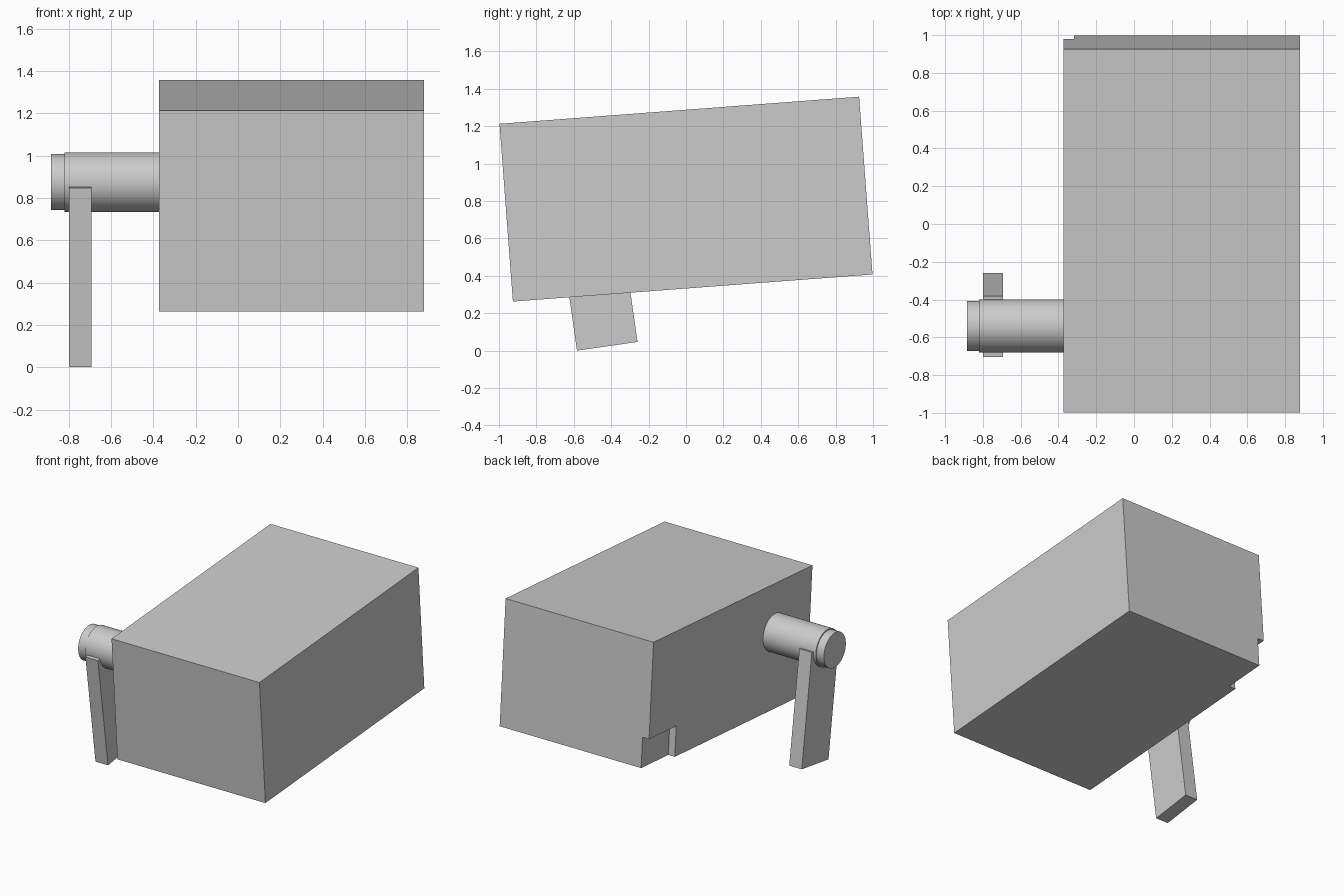
import bpy
from math import radians, pi

default = bpy.data.objects.get("Cube")
if default:
    bpy.data.objects.remove(default, do_unlink=True)

# Single grey finish
grey = bpy.data.materials.new("plain grey")
grey.use_nodes = True
colour = (0.6, 0.6, 0.6, 1)
grey.diffuse_color = colour
grey.node_tree.nodes["Principled BSDF"].inputs["Base Color"].default_value = colour


def finish(name):
    obj = bpy.context.object
    obj.name = name
    obj.data.materials.append(grey)
    bpy.ops.object.transform_apply(location=False, rotation=False, scale=True)
    return obj


def box(name, size, centre, tilt=0):
    bpy.ops.mesh.primitive_cube_add(size=1, location=centre, rotation=(radians(tilt), 0, 0))
    bpy.context.object.scale = size
    return finish(name)


def rod(name, radius, x0, x1):
    bpy.ops.mesh.primitive_cylinder_add(
        vertices=64, radius=radius, depth=x1 - x0,
        location=((x0 + x1) / 2, -0.54, 0.875), rotation=(0, pi / 2, 0))
    obj = finish(name)
    bpy.ops.object.shade_smooth_by_angle(angle=radians(30))
    return obj


# Tilted body
width, length, height = 1.253, 1.928, 0.953
body = box("body", (width, length, height), (0.2535, 0, 0.81), 4.31)

# Shallow recess in the lower rear corner of the right side, cut in the body's own frame
deep, long, tall = 0.055, 0.33, 0.23
corner = body.matrix_basis.copy()
cutter = box("recess_cutter", (deep * 2, long * 2, tall * 2), (0, 0, 0))
for v in cutter.data.vertices:
    v.co.x -= width / 2
    v.co.y += length / 2
    v.co.z -= height / 2
cutter.matrix_basis = corner
cutter.hide_render = True

cut = body.modifiers.new("recess", "BOOLEAN")
cut.operation = "DIFFERENCE"
cut.solver = "EXACT"
cut.object = cutter
bpy.context.view_layer.update()
bpy.ops.object.select_all(action="DESELECT")
body.select_set(True)
bpy.context.view_layer.objects.active = body
bpy.ops.object.modifier_apply(modifier=cut.name)
bpy.data.objects.remove(cutter, do_unlink=True)

# Side shaft with a slightly narrower end cap
rod("shaft", 0.141, -0.82, -0.36)
rod("shaft_end", 0.1325, -0.883, -0.81)

# Flat arm hanging from the shaft
box("arm", (0.106, 0.327, 0.857), (-0.746, -0.482, 0.4474), 8.2)
